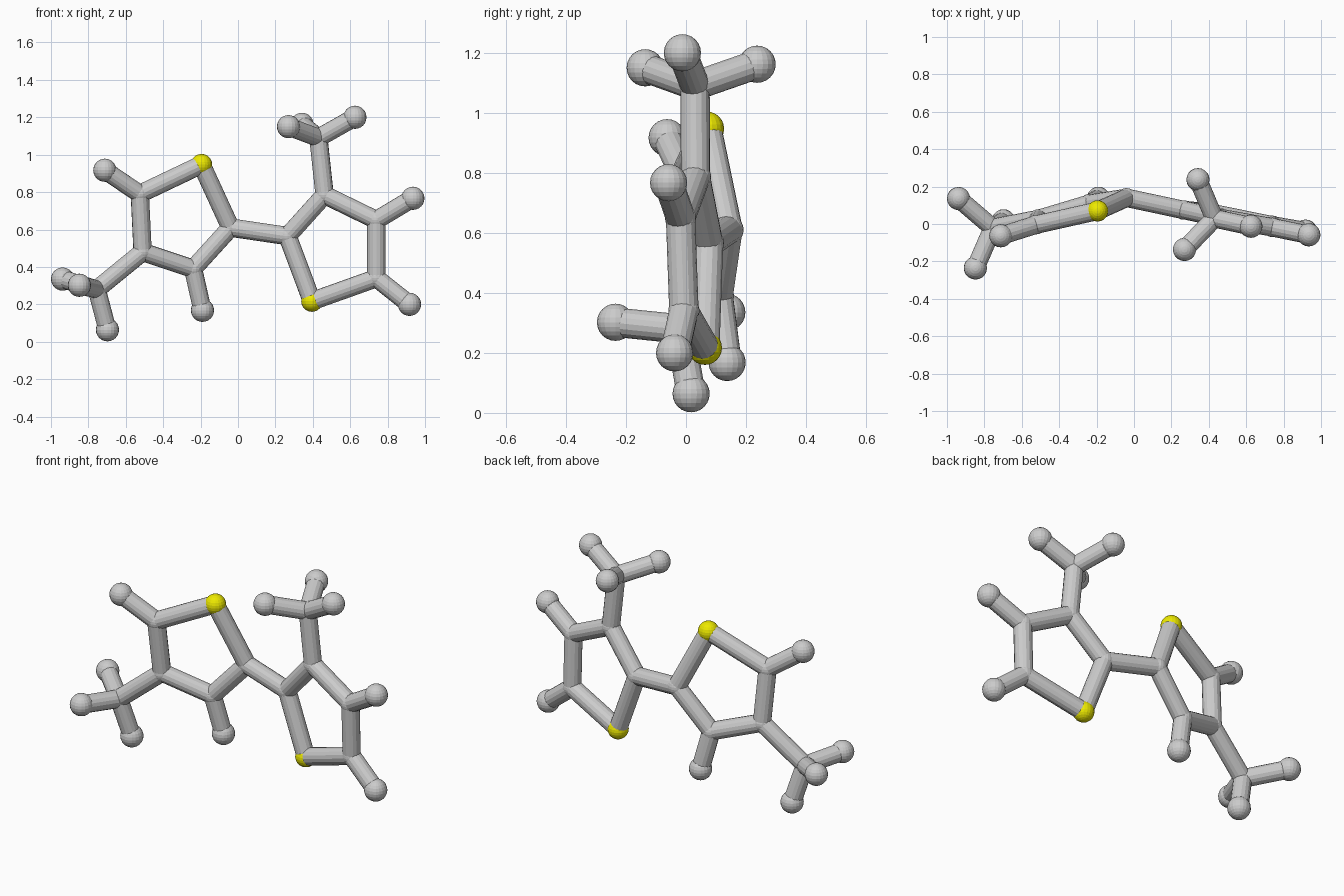
import bpy
from mathutils import Vector

if "Cube" in bpy.data.objects:
    bpy.data.objects.remove(bpy.data.objects["Cube"])

BOND_R = 0.049
RADII = {"H": 0.062, "S": 0.057, "C": 0.052}

yellow = bpy.data.materials.new("yellow")
yellow.diffuse_color = (0.85, 0.82, 0.0, 1)
yellow.use_nodes = True
yellow.node_tree.nodes["Principled BSDF"].inputs["Base Color"].default_value = yellow.diffuse_color

# Left ring: sulfur, four carbons, methyl group and hydrogens
left = {
    "S": (-0.195, 0.07, 0.947), "C2": (-0.04, 0.14, 0.61),
    "C3": (-0.24, 0.108, 0.39), "C4": (-0.51, 0.027, 0.48),
    "C5": (-0.525, -0.004, 0.79), "CM": (-0.755, -0.021, 0.28),
    "H3": (-0.19, 0.137, 0.168), "H5": (-0.712, -0.063, 0.917),
    "HA": (-0.938, 0.136, 0.335), "HB": (-0.848, -0.235, 0.302),
    "HC": (-0.698, 0.017, 0.064),
}
left_bonds = ["S C2", "C2 C3", "C3 C4", "C4 C5", "C5 S", "C4 CM",
              "C3 H3", "C5 H5", "CM HA", "CM HB", "CM HC"]

# Right ring: same kit, with the methyl group next to the link
right = {
    "S": (0.395, 0.063, 0.217), "C2": (0.265, 0.075, 0.565),
    "C3": (0.463, 0.032, 0.785), "C4": (0.74, -0.018, 0.65),
    "C5": (0.74, -0.007, 0.34), "CM": (0.43, 0.03, 1.09),
    "H4": (0.935, -0.058, 0.767), "H5": (0.917, -0.038, 0.20),
    "HA": (0.625, -0.012, 1.20), "HB": (0.27, -0.136, 1.15),
    "HC": (0.342, 0.237, 1.162),
}
right_bonds = ["S C2", "C2 C3", "C3 C4", "C4 C5", "C5 S", "C3 CM",
               "C4 H4", "C5 H5", "CM HA", "CM HB", "CM HC"]


def atom(name, kind, pos):
    bpy.ops.mesh.primitive_uv_sphere_add(segments=20, ring_count=12,
                                         radius=RADII[kind], location=pos)
    ob = bpy.context.object
    ob.name = name
    if kind == "S":
        ob.data.materials.append(yellow)


def bond(name, a, b):
    a, b = Vector(a), Vector(b)
    d = b - a
    bpy.ops.mesh.primitive_cylinder_add(vertices=16, radius=BOND_R,
                                        depth=d.length, location=(a + b) / 2)
    ob = bpy.context.object
    ob.name = name
    ob.rotation_euler = d.to_track_quat('Z', 'Y').to_euler()


KINDS = {"H": "hydrogen_ball", "S": "sulfur_ball", "C": "carbon_joint"}
for side, atoms, bonds in (("left", left, left_bonds),
                           ("right", right, right_bonds)):
    for key, pos in atoms.items():
        atom(f"{side}_{KINDS[key[0]]}_{key}", key[0], pos)
    for pair in bonds:
        a, b = pair.split()
        bond(f"{side}_bond_{a}_{b}", atoms[a], atoms[b])

# Link between the two rings
bond("ring_link_bond", left["C2"], right["C2"])
